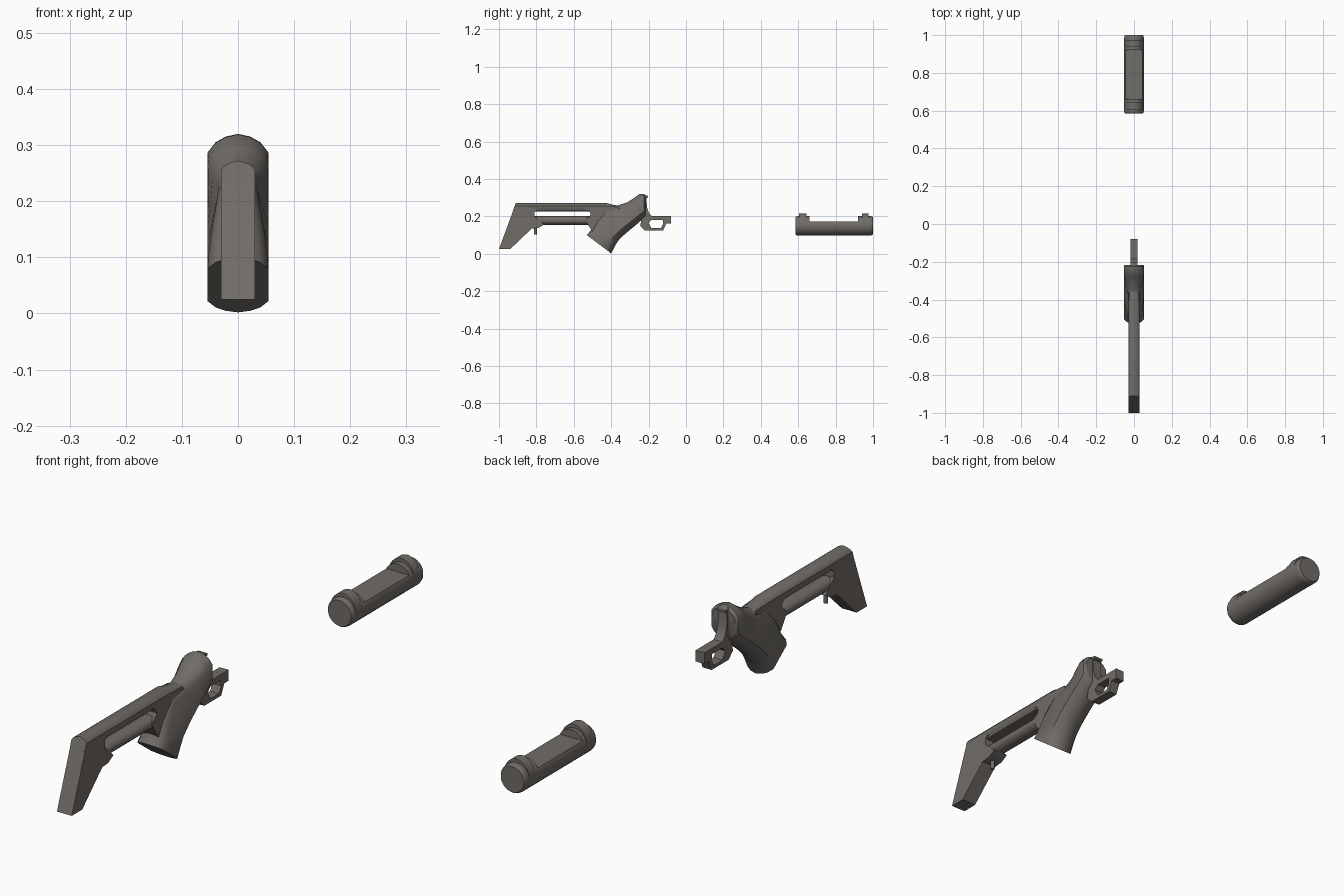
import bpy, bmesh, math
from mathutils import Vector, Matrix

if "Cube" in bpy.data.objects:
    bpy.data.objects.remove(bpy.data.objects["Cube"])

mat = bpy.data.materials.new("dark warm grey")
mat.diffuse_color = (0.165, 0.15, 0.135, 1)
mat.use_nodes = True
mat.node_tree.nodes["Principled BSDF"].inputs["Base Color"].default_value = mat.diffuse_color


def finish(ob, angle=35):
    ob.data.materials.clear()
    ob.data.materials.append(mat)
    bpy.ops.object.select_all(action='DESELECT')
    ob.select_set(True)
    bpy.context.view_layer.objects.active = ob
    bpy.ops.object.shade_smooth_by_angle(angle=math.radians(angle))
    return ob


def loft(name, sections, angle=35):
    """Skin closed cross-sections of equal point count and cap both ends."""
    bm = bmesh.new()
    rings = [[bm.verts.new(p) for p in s] for s in sections]
    n = len(rings[0])
    for a, b in zip(rings, rings[1:]):
        for i in range(n):
            j = (i + 1) % n
            bm.faces.new((a[i], a[j], b[j], b[i]))
    bm.faces.new(rings[0])
    bm.faces.new(rings[-1])
    bmesh.ops.remove_doubles(bm, verts=bm.verts, dist=1e-5)
    bmesh.ops.recalc_face_normals(bm, faces=bm.faces)
    me = bpy.data.meshes.new(name)
    bm.to_mesh(me)
    bm.free()
    ob = bpy.data.objects.new(name, me)
    bpy.context.collection.objects.link(ob)
    return finish(ob, angle)


def plate(name, loops, half):
    """Extrude side-view (y, z) outlines, later loops being holes."""
    cu = bpy.data.curves.new(name, 'CURVE')
    cu.dimensions = '2D'
    cu.fill_mode = 'BOTH'
    cu.extrude = half
    for pts in loops:
        sp = cu.splines.new('POLY')
        sp.points.add(len(pts) - 1)
        for p, (y, z) in zip(sp.points, pts):
            p.co = (y, z, 0, 1)
        sp.use_cyclic_u = True
    ob = bpy.data.objects.new(name, cu)
    bpy.context.collection.objects.link(ob)
    ob.matrix_world = Matrix(((0, 0, 1, 0), (1, 0, 0, 0), (0, 1, 0, 0), (0, 0, 0, 1)))
    bpy.ops.object.select_all(action='DESELECT')
    ob.select_set(True)
    bpy.context.view_layer.objects.active = ob
    bpy.ops.object.convert(target='MESH')
    ob = bpy.context.view_layer.objects.active
    bm = bmesh.new()
    bm.from_mesh(ob.data)
    bmesh.ops.remove_doubles(bm, verts=bm.verts, dist=1e-5)
    bmesh.ops.recalc_face_normals(bm, faces=bm.faces)
    bm.to_mesh(ob.data)
    bm.free()
    return finish(ob, 25)


# Butt of the stock
plate("butt", [[(-1, .025), (-.94, .025), (-.825, .135), (-.79, .138), (-.76, .155),
                (-.79, .185), (-.81, .2), (-.81, .225), (-.79, .24), (-.915, .256)]], .03)


# Comb: upper rail with an arched top and rounded lower edges
def comb(y, top, low, shear=0):
    prof = [(0, top), (.013, top - .003), (.024, top - .008), (.03, top - .016),
            (.03, low + .015), (.022, low + .003), (.012, low)]
    prof += [(-x, z) for x, z in reversed(prof[1:])]
    return [(x, y + shear * (z - top), z) for x, z in prof]


loft("comb", [comb(-.91, .272, .225, .367), comb(-.43, .272, .225),
              comb(-.38, .26, .215), comb(-.33, .258, .205)])

# Lower rail of the stock
rail = [(.03 * math.cos(a), .178 + .023 * math.sin(a))
        for a in (i * math.tau / 16 for i in range(16))]
loft("lower_rail", [[(x, y, z) for x, z in rail] for y in (-.82, -.42)])

# Neck joining the rails to the grip
plate("neck", [[(-.525, .156), (-.5, .12), (-.4, .1), (-.36, .25), (-.43, .255),
                (-.54, .24), (-.517, .228), (-.51, .213), (-.517, .198), (-.54, .185)]], .03)

# Sling stud
bpy.ops.mesh.primitive_cylinder_add(vertices=12, radius=.008, depth=.045,
                                    location=(0, -.805, .127))
stud = bpy.context.object
stud.name = "sling_stud"
finish(stud)


# Grip: flat-sided oval sections swept from the slanted foot to the upright nose
def oval(back, front, wb, wf, d=.033):
    b, f = Vector((0, *back)), Vector((0, *front))
    u = (f - b).normalized()
    arc = [(0, 0), (.4, .14), (.74, .45), (1, 1)]
    half = [(x * wb, b + u * d * k) for x, k in arc]
    half += [(x * wf, f - u * d * k) for x, k in reversed(arc)]
    half += [(-x, p) for x, p in reversed(half[1:-1])]
    return [(x, p.y, p.z) for x, p in half]


loft("grip", [
    oval((-.53, .10), (-.40, .002), .054, .054),
    oval((-.507, .128), (-.383, .036), .052, .054),
    oval((-.485, .175), (-.366, .066), .046, .054),
    oval((-.43, .245), (-.335, .098), .035, .054),
    oval((-.365, .258), (-.30, .128), .036, .054),
    oval((-.315, .275), (-.27, .152), .045, .054),
    oval((-.28, .297), (-.25, .170), .052, .054),
    oval((-.25, .319), (-.232, .186), .054, .054),
    oval((-.225, .320), (-.222, .195), .054, .054),
    oval((-.216, .312), (-.216, .203), .047, .047)], 40)

# Trigger guard with its tang and front lug
plate("trigger_guard", [
    [(-.235, .316), (-.202, .31), (-.202, .302), (-.211, .298), (-.209, .25), (-.20, .222),
     (-.185, .203), (-.08, .203), (-.08, .163), (-.105, .163), (-.122, .125),
     (-.22, .125), (-.245, .15), (-.235, .2)],
    [(-.2, .165), (-.185, .182), (-.125, .182), (-.122, .16), (-.135, .137),
     (-.185, .137)]], .018)


# Fore-end: round bar with a flat bed and raised collars at both ends
def ring(y, s=1.0, rise=1.0, clip=1.0):
    pts = []
    for i in range(32):
        a = (i + .5) * math.tau / 32
        z = .052 * s * math.sin(a)
        z = z * rise if z > 0 else z
        pts.append((.052 * s * math.cos(a), y, min(.15 + z, clip)))
    return pts


loft("fore_end", [
    ring(.585, .9), ring(.59, .97), ring(.597), ring(.605),
    ring(.605, 1, 1.25), ring(.645, 1, 1.25), ring(.645), ring(.66),
    ring(.66, 1, 1, .173), ring(.92, 1, 1, .173),
    ring(.92), ring(.94), ring(.94, 1, 1.25), ring(.975, 1, 1.25),
    ring(.975), ring(.988), ring(.995, .97), ring(1.0, .9)])
